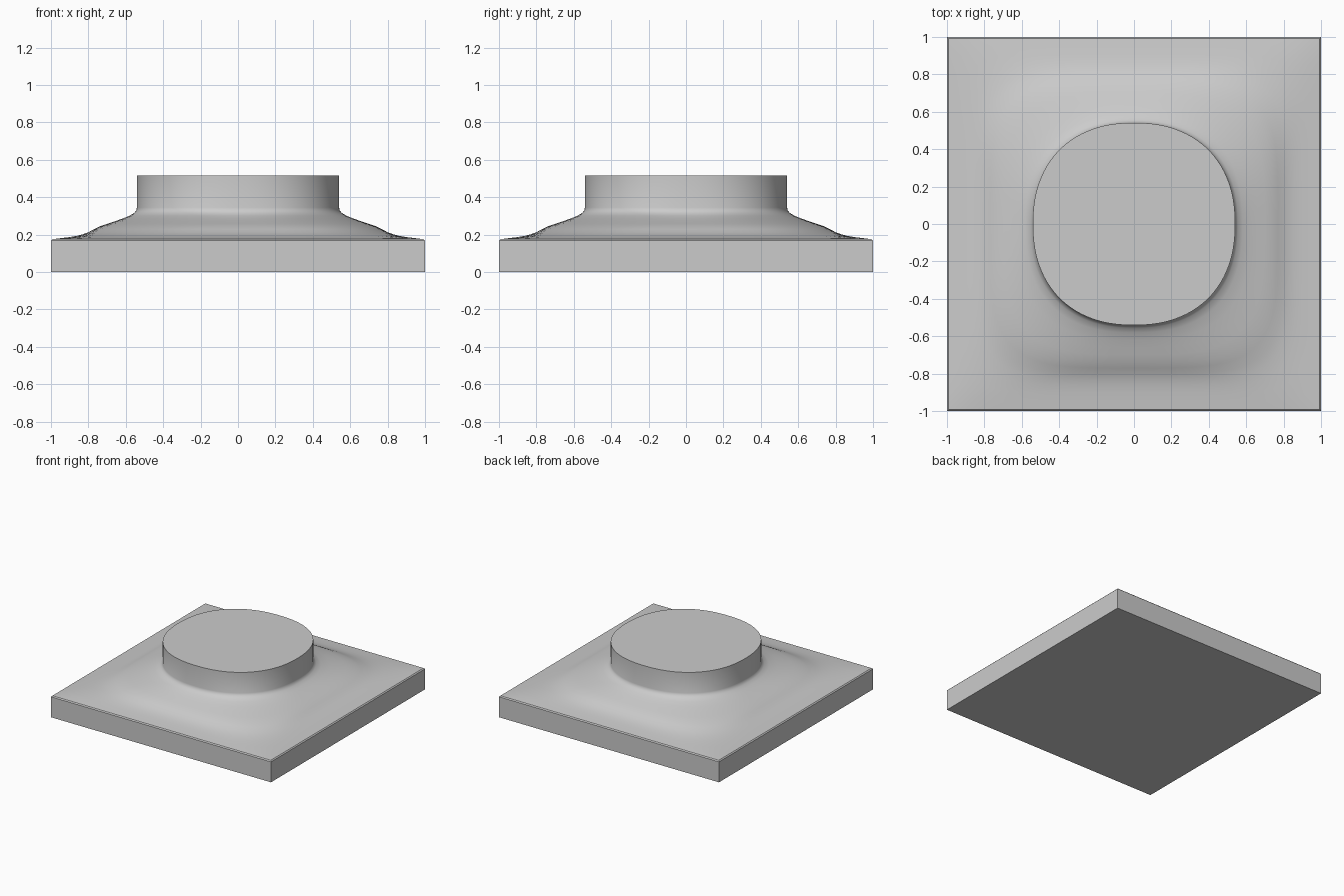
import bpy, bmesh, math

cube = bpy.data.objects.get("Cube")
if cube:
    bpy.data.objects.remove(cube)

SEGMENTS = 128
GREY = (0.6, 0.6, 0.6, 1.0)

# One plain grey for the whole casting
mat = bpy.data.materials.new("plain_grey")
mat.use_nodes = True
mat.diffuse_color = GREY
mat.node_tree.nodes["Principled BSDF"].inputs["Base Color"].default_value = GREY

# Profile rows: half width, height, squareness (0 = a true square)
PROFILE = [
    (1.0, 0.0, 0), (1.0, 0.168, 0), (0.992, 0.176, 0),
    (0.95, 0.181, 20), (0.90, 0.187, 10), (0.86, 0.194, 7),
    (0.83, 0.202, 5.5), (0.80, 0.213, 4.8), (0.77, 0.229, 4.2),
    (0.74, 0.244, 3.8), (0.70, 0.258, 3.4), (0.66, 0.271, 3.1),
    (0.62, 0.285, 2.8), (0.58, 0.301, 2.5), (0.555, 0.316, 2.35),
    (0.544, 0.33, 2.3), (0.541, 0.345, 2.25), (0.541, 0.515, 2.25),
]


def ring_point(angle, half, squareness):
    """Point on a ring that blends from round to square."""
    c, s = math.cos(angle), math.sin(angle)
    a, b = abs(c), abs(s)
    if squareness:
        norm = (a ** squareness + b ** squareness) ** (1 / squareness)
    else:
        norm = max(a, b)
    return half * c / norm, half * s / norm


# Square plate flowing up into the round boss
bm = bmesh.new()
rings = []
for half, z, squareness in PROFILE:
    ring = []
    for i in range(SEGMENTS):
        x, y = ring_point(math.tau * i / SEGMENTS, half, squareness)
        ring.append(bm.verts.new((x, y, z)))
    rings.append(ring)

for low, high in zip(rings, rings[1:]):
    for i in range(SEGMENTS):
        j = (i + 1) % SEGMENTS
        bm.faces.new((low[i], low[j], high[j], high[i]))

# Flat underside and flat boss top
bm.faces.new(list(reversed(rings[0])))
bm.faces.new(rings[-1])
bm.normal_update()

mesh = bpy.data.meshes.new("flanged_base")
bm.to_mesh(mesh)
bm.free()
mesh.materials.append(mat)
base = bpy.data.objects.new("flanged_base", mesh)
bpy.context.collection.objects.link(base)

bpy.ops.object.select_all(action='DESELECT')
base.select_set(True)
bpy.context.view_layer.objects.active = base
bpy.ops.object.shade_smooth_by_angle(angle=math.radians(35))
